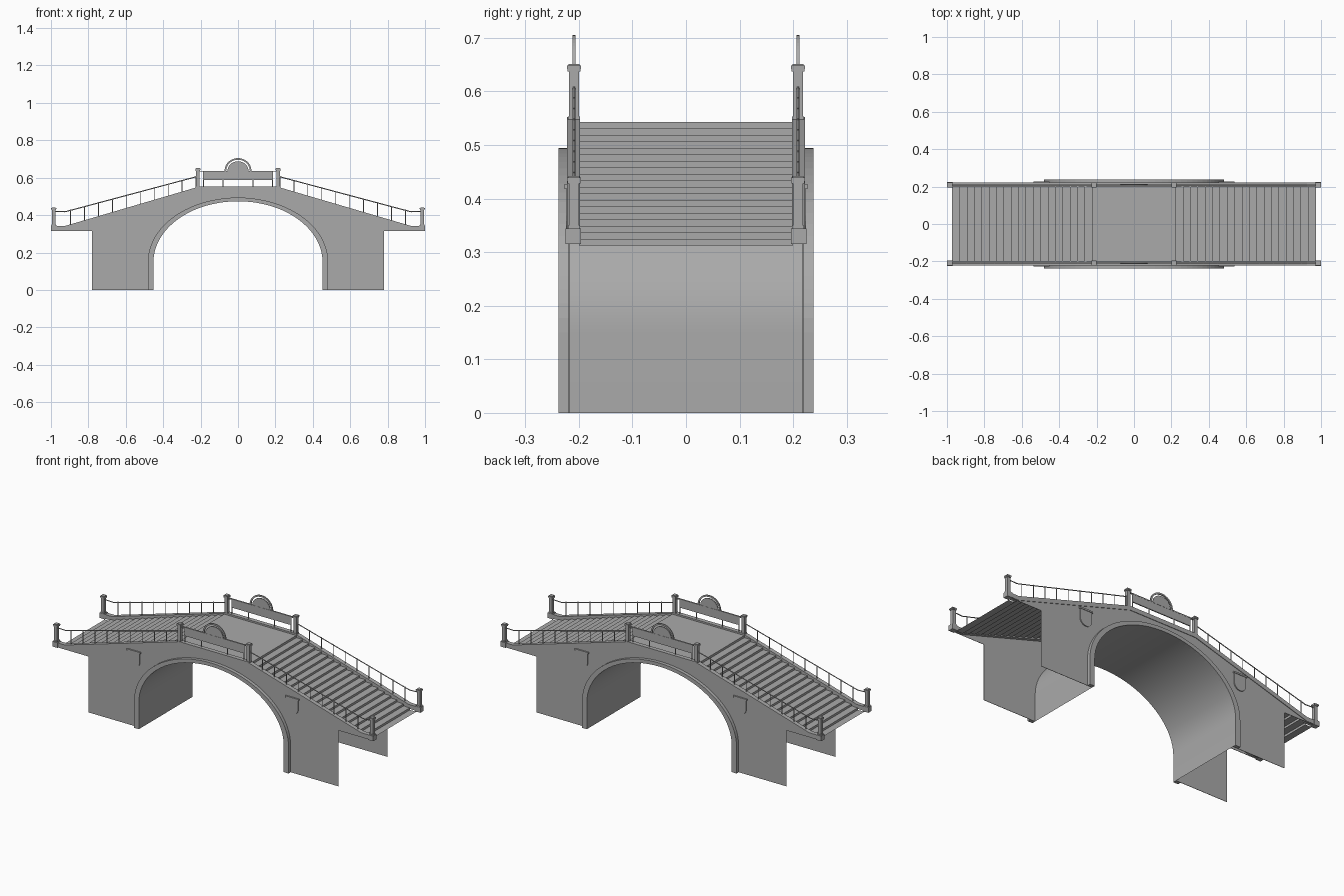
import bpy, bmesh, math
from mathutils import Vector

if "Cube" in bpy.data.objects:
    bpy.data.objects.remove(bpy.data.objects["Cube"])

stone = bpy.data.materials.new("stone_grey")
stone.diffuse_color = (0.4, 0.4, 0.4, 1)
stone.use_nodes = True
stone.node_tree.nodes["Principled BSDF"].inputs["Base Color"].default_value = stone.diffuse_color


def finish(name, bm, smooth=False):
    bmesh.ops.recalc_face_normals(bm, faces=bm.faces)
    me = bpy.data.meshes.new(name)
    bm.to_mesh(me)
    bm.free()
    me.materials.append(stone)
    ob = bpy.data.objects.new(name, me)
    bpy.context.collection.objects.link(ob)
    if smooth:
        bpy.context.view_layer.objects.active = ob
        ob.select_set(True)
        bpy.ops.object.shade_smooth_by_angle(angle=math.radians(35))
        ob.select_set(False)
    return ob


def prism(bm, pts, y0, y1):
    """Extrude an xz outline along y."""
    a = [bm.verts.new((x, y0, z)) for x, z in pts]
    b = [bm.verts.new((x, y1, z)) for x, z in pts]
    n = len(pts)
    bm.faces.new(a)
    bm.faces.new(b[::-1])
    for i in range(n):
        j = (i + 1) % n
        bm.faces.new((a[i], b[i], b[j], a[j]))


def box(bm, x0, x1, y0, y1, z0, z1):
    prism(bm, [(x0, z0), (x1, z0), (x1, z1), (x0, z1)], y0, y1)


def sheet(bm, pts, y0, y1):
    """Open strip following an xz path."""
    rows = [(bm.verts.new((x, y0, z)), bm.verts.new((x, y1, z))) for x, z in pts]
    for p, q in zip(rows, rows[1:]):
        bm.faces.new((p[0], p[1], q[1], q[0]))


def rod(bm, p, q, r, sides=6):
    p, q = Vector(p), Vector(q)
    d = q - p
    m = d.to_track_quat('Z', 'Y').to_matrix().to_4x4()
    m.translation = (p + q) / 2
    bmesh.ops.create_cone(bm, cap_ends=True, segments=sides, radius1=r,
                          radius2=r, depth=d.length, matrix=m)


def arch(a, top, spring=0.15, n=40):
    """Straight legs with a half ellipse above, from right to left."""
    arc = [(a * math.cos(math.pi * i / n), spring + (top - spring) * math.sin(math.pi * i / n))
           for i in range(n + 1)]
    return [(a, 0)] + arc + [(-a, 0)]


def curb_z(x):
    x = abs(x)
    if x < 0.21:
        return 0.552
    return max(0.342, 0.552 - (x - 0.21) * 0.21 / 0.715)


INNER, OUTER = arch(0.452, 0.474), arch(0.482, 0.494)
WALL_Y, RAIL_Y = 0.219, 0.209

# Vault under the bridge
bm = bmesh.new()
sheet(bm, INNER, -0.238, 0.238)
finish("vault", bm, True)

# Stepped deck: flat crown and a flight down each side
STEPS, X0, X1, Z0, Z1 = 19, 0.225, 0.972, 0.312, 0.543
run, rise = (X1 - X0) / STEPS, (Z1 - Z0) / STEPS
flight = [(X0, Z1)]
for i in range(STEPS):
    flight.append((X0 + i * run, Z1 - (i + 1) * rise))
    flight.append((X0 + (i + 1) * run, Z1 - (i + 1) * rise))
bm = bmesh.new()
sheet(bm, [(-x, z) for x, z in flight[::-1]] + flight, -0.2, 0.2)
finish("stepped_deck", bm)

for s, side in ((-1, "front"), (1, "back")):
    # Spandrel wall as strips between the arch and the sloping top
    bm = bmesh.new()
    xs = sorted(x for x, z in INNER[1:-1])
    xs += [-0.21, 0.21, -0.78, 0.78, -0.925, 0.925, -0.999, 0.999]
    xs = sorted(set(xs))
    zin = lambda x: 0.15 + 0.324 * math.sqrt(max(0, 1 - (x / 0.452) ** 2))
    for u, v in zip(xs, xs[1:]):
        mid = abs(u + v) / 2
        lo = (zin(u), zin(v)) if mid < 0.452 else ((0, 0) if mid < 0.78 else (0.315, 0.315))
        y0, y1 = s * (WALL_Y - 0.002), s * WALL_Y
        prism(bm, [(u, lo[0]), (v, lo[1]), (v, curb_z(v) - 0.004), (u, curb_z(u) - 0.004)], y0, y1)
    finish(side + "_wall", bm)

    # Raised ring round the arch
    bm = bmesh.new()
    y0, y1 = s * WALL_Y, s * 0.238
    for i in range(len(INNER) - 1):
        prism(bm, [INNER[i], INNER[i + 1], OUTER[i + 1], OUTER[i]], y0, y1)
    bmesh.ops.remove_doubles(bm, verts=bm.verts, dist=1e-5)
    seen = {}
    for f in bm.faces:
        seen.setdefault(frozenset(v.index for v in f.verts), []).append(f)
    finish(side + "_arch_ring", bm, True)

    # Curb carrying the railing, with plinths at both ends
    bm = bmesh.new()
    ks = [-0.999, -0.925, -0.21, 0.21, 0.925, 0.999]
    prism(bm, [(x, curb_z(x)) for x in ks] + [(x, curb_z(x) - 0.024) for x in ks[::-1]],
          s * 0.198, s * 0.222)
    for m in (-1, 1):
        box(bm, m * 0.968, m * 1.0, s * 0.196, s * 0.225, 0.315, 0.344)
    finish(side + "_curb", bm)

    # Posts with base, shaft, neck and cap
    bm = bmesh.new()
    for x, zb in ((-0.985, 0.342), (-0.215, 0.545), (0.215, 0.545), (0.985, 0.342)):
        zt = zb + (0.1 if abs(x) > 0.5 else 0.106)
        for h, a, b in ((0.0115, zb, zb + 0.008), (0.0095, zb, zt - 0.008),
                        (0.012, zt - 0.014, zt - 0.009), (0.0135, zt - 0.009, zt - 0.003),
                        (0.0105, zt - 0.003, zt)):
            box(bm, x - h, x + h, s * RAIL_Y - h, s * RAIL_Y + h, a, b)
    finish(side + "_posts", bm)

    # Sloping handrails and balusters
    bm = bmesh.new()
    y = s * RAIL_Y
    for m in (-1, 1):
        path = [(0.975, 0.42), (0.925, 0.418), (0.89, 0.427), (0.22, 0.606)]
        for p, q in zip(path, path[1:]):
            rod(bm, (m * p[0], y, p[1]), (m * q[0], y, q[1]), 0.0028)
        for i in range(10):
            x = 0.895 - i * 0.0745
            zr = 0.427 + (0.89 - x) * 0.267
            rod(bm, (m * x, y, curb_z(x) - 0.002), (m * x, y, zr + 0.004), 0.0022)
    finish(side + "_handrails", bm)

    # Crown panel on short legs with a half-round medallion
    bm = bmesh.new()
    ya, yb = y - 0.003, y + 0.003
    box(bm, -0.185, 0.185, ya, yb, 0.588, 0.632)
    box(bm, -0.207, 0.207, ya - 0.001, yb + 0.001, 0.632, 0.637)
    for x in (-0.185, -0.08, 0.08, 0.185):
        rod(bm, (x, y, 0.55), (x, y, 0.634), 0.0025)
    half = [(math.cos(math.pi * i / 24), math.sin(math.pi * i / 24)) for i in range(25)]
    prism(bm, [(0.056 * c, 0.636 + 0.052 * d) for c, d in half], ya, yb)
    finish(side + "_crown_panel", bm)
    bm = bmesh.new()
    prism(bm, [(0.072 * c, 0.636 + 0.069 * d) for c, d in half]
          + [(0.063 * c, 0.636 + 0.06 * d) for c, d in half[::-1]], ya, yb)
    finish(side + "_medallion_rim", bm)

    # Shields on the wall
    bm = bmesh.new()
    for m in (-1, 1):
        cx = m * 0.494
        u = [(cx + 0.037 * c, 0.368 - 0.037 * d) for c, d in half[::2]]
        prism(bm, u + [(cx - 0.037, 0.42), (cx + 0.037, 0.42)], s * WALL_Y, s * 0.224)
        box(bm, cx - 0.042, cx + 0.042, s * WALL_Y, s * 0.227, 0.418, 0.427)
    finish(side + "_shields", bm)
